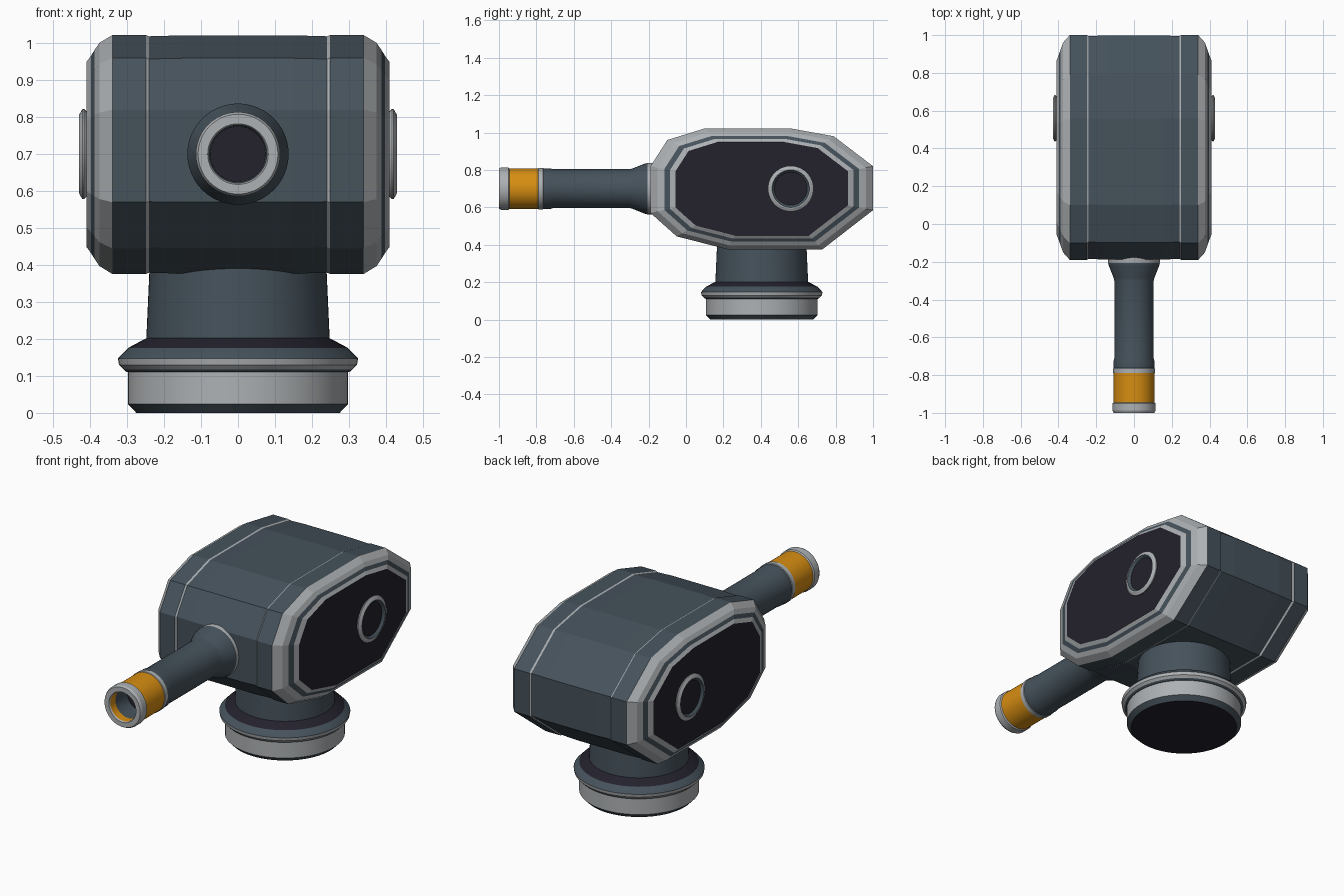
import bpy, bmesh, math
from mathutils import Matrix, Vector

cube = bpy.data.objects.get("Cube")
if cube:
    bpy.data.objects.remove(cube, do_unlink=True)

COLOURS = {
    "slate": (0.060, 0.084, 0.105),
    "light_grey": (0.42, 0.44, 0.455),
    "near_black": (0.017, 0.015, 0.025),
    "orange": (0.68, 0.27, 0.006),
}
NAMES = list(COLOURS)
SLATE, LIGHT, DARK, ORANGE = range(4)
MATS = []
for name, rgb in COLOURS.items():
    mat = bpy.data.materials.new(name)
    mat.use_nodes = True
    mat.diffuse_color = (*rgb, 1)
    mat.node_tree.nodes["Principled BSDF"].inputs["Base Color"].default_value = (*rgb, 1)
    MATS.append(mat)


def finish(name, bm, smooth_angle=None):
    """Turn a bmesh into a named object carrying the shared palette."""
    bmesh.ops.recalc_face_normals(bm, faces=bm.faces)
    mesh = bpy.data.meshes.new(name)
    bm.to_mesh(mesh)
    bm.free()
    for mat in MATS:
        mesh.materials.append(mat)
    obj = bpy.data.objects.new(name, mesh)
    bpy.context.collection.objects.link(obj)
    if smooth_angle:
        bpy.ops.object.select_all(action='DESELECT')
        obj.select_set(True)
        bpy.context.view_layer.objects.active = obj
        bpy.ops.object.shade_smooth_by_angle(angle=math.radians(smooth_angle))
    return obj


def stack(bm, rings, mats, start, end):
    """Bridge successive rings of points and cap both ends."""
    loops = [[bm.verts.new(p) for p in ring] for ring in rings]
    for a, b, mat in zip(loops, loops[1:], mats):
        n = len(a)
        for i in range(n):
            j = (i + 1) % n
            bm.faces.new((a[i], a[j], b[j], b[i])).material_index = mat
    bm.faces.new(loops[0]).material_index = start
    bm.faces.new(loops[-1]).material_index = end


def lathe(name, steps, start, end, matrix, sides=48):
    """steps: (radius, height, colour of the band leading to the next step)."""
    rings = [[(r * math.cos(math.tau * i / sides), r * math.sin(math.tau * i / sides), h)
              for i in range(sides)] for r, h, _ in steps]
    bm = bmesh.new()
    stack(bm, rings, [s[2] for s in steps], start, end)
    bm.transform(matrix)
    return finish(name, bm, 20)


# Faceted head: one side outline, scaled about its middle along x
OUTLINE = [(-0.19, 0.57), (-0.19, 0.82), (-0.10, 0.96), (0.10, 1.022),
           (0.56, 1.022), (0.79, 0.98), (1.0, 0.82), (1.0, 0.585),
           (0.73, 0.376), (0.22, 0.376), (-0.05, 0.445)]
MID_Y, MID_Z = 0.405, 0.70


def section(x, scale):
    return [(x, MID_Y + (y - MID_Y) * scale, MID_Z + (z - MID_Z) * scale)
            for y, z in OUTLINE]


# (x, scale, colour of the band running outward from here)
half = [(0.15, 0.998, SLATE), (0.241, 0.99, LIGHT), (0.249, 1.0, SLATE),
        (0.34, 1.0, LIGHT), (0.375, 0.935, LIGHT), (0.388, 0.875, SLATE),
        (0.398, 0.825, LIGHT), (0.41, 0.775, DARK)]
rings = [section(-x, s) for x, s, _ in reversed(half)] + [section(x, s) for x, s, _ in half]
bands = [m for _, _, m in half[:-1]]
bm = bmesh.new()
stack(bm, rings, bands[::-1] + [SLATE] + bands, DARK, DARK)
finish("head_housing", bm)

# Pivot discs on both sides
for side, label in ((1, "left"), (-1, "right")):
    place = Matrix.Translation((0, 0.56, MID_Z)) @ Matrix.Rotation(side * math.pi / 2, 4, 'Y')
    lathe(label + "_pivot_disc", [
        (0.11, 0.405, LIGHT), (0.122, 0.416, LIGHT), (0.122, 0.421, LIGHT),
        (0.106, 0.43, LIGHT), (0.10, 0.43, SLATE), (0.088, 0.418, DARK)],
        DARK, DARK, place)

# Barrel with flared root, coloured band and hollow muzzle
to_front = Matrix.Translation((0, 0, MID_Z)) @ Matrix.Rotation(math.pi / 2, 4, 'X')
lathe("barrel", [
    (0.137, 0.15, LIGHT), (0.137, 0.207, SLATE), (0.134, 0.22, SLATE),
    (0.108, 0.285, SLATE), (0.104, 0.30, SLATE), (0.104, 0.71, SLATE),
    (0.108, 0.725, SLATE), (0.108, 0.762, LIGHT), (0.111, 0.765, LIGHT),
    (0.111, 0.788, LIGHT), (0.108, 0.79, ORANGE), (0.108, 0.945, LIGHT),
    (0.114, 0.95, LIGHT), (0.114, 0.988, LIGHT), (0.108, 1.0, LIGHT),
    (0.082, 1.0, LIGHT), (0.078, 0.992, ORANGE), (0.078, 0.95, SLATE),
    (0.075, 0.85, DARK)],
    LIGHT, DARK, to_front)

# Neck, flange and foot
lathe("pedestal", [
    (0.275, 0.0, SLATE), (0.298, 0.024, LIGHT), (0.298, 0.11, SLATE),
    (0.305, 0.113, SLATE), (0.310, 0.118, LIGHT), (0.322, 0.130, LIGHT),
    (0.325, 0.147, SLATE), (0.297, 0.176, DARK), (0.248, 0.202, SLATE),
    (0.239, 0.40, SLATE)],
    DARK, SLATE, Matrix.Translation((0, MID_Y, 0)), 64)
